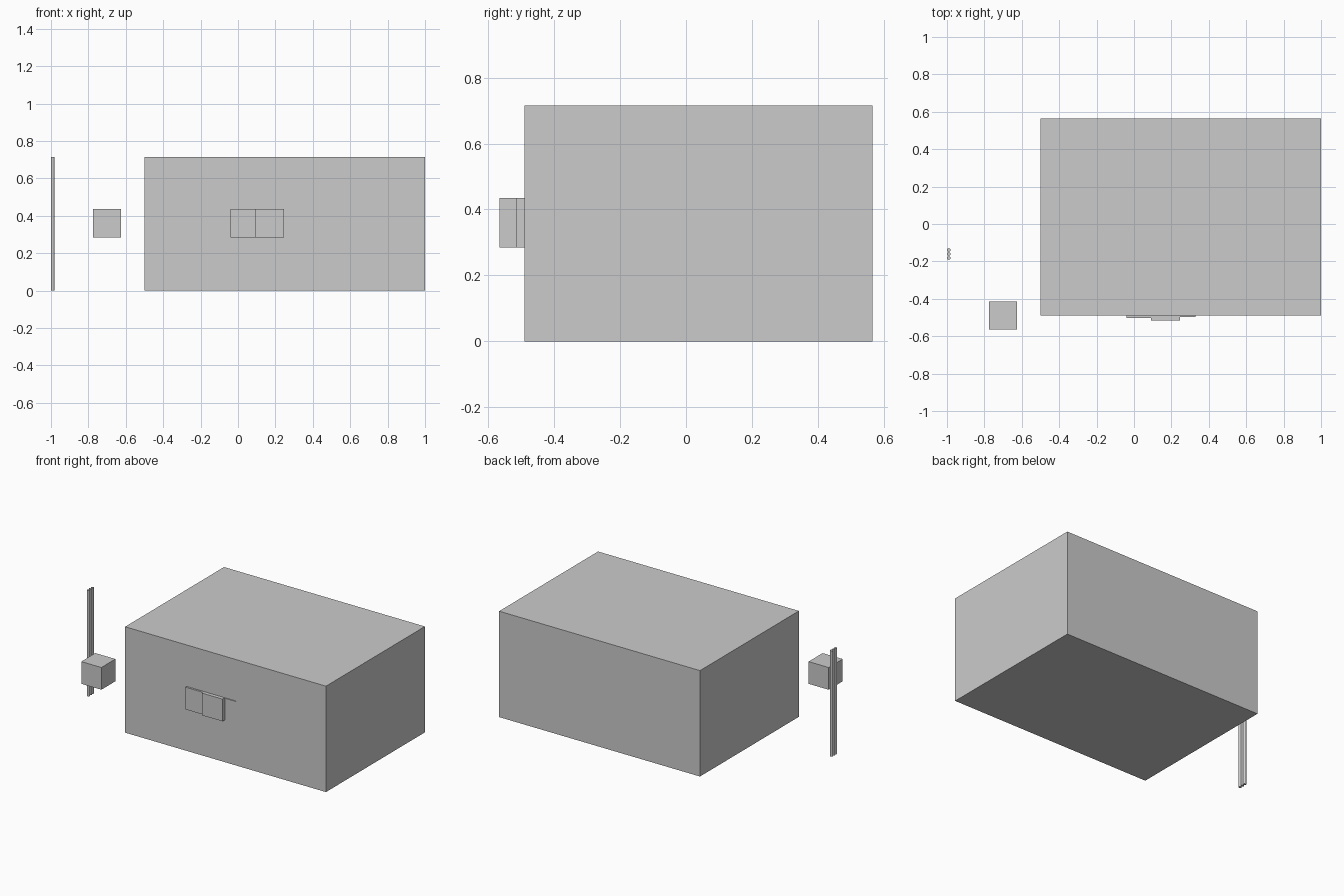
import bpy

if "Cube" in bpy.data.objects:
    bpy.data.objects.remove(bpy.data.objects["Cube"])

# Single plain grey for every part
grey = bpy.data.materials.new("light grey")
grey.use_nodes = True
colour = (0.6, 0.6, 0.6, 1)
grey.diffuse_color = colour
grey.node_tree.nodes["Principled BSDF"].inputs["Base Color"].default_value = colour


def box(name, x, y, z):
    """Box from (min, max) pairs on each axis."""
    spans = (x, y, z)
    bpy.ops.mesh.primitive_cube_add(size=1, location=[(a + b) / 2 for a, b in spans])
    ob = bpy.context.object
    ob.name = name
    ob.scale = [b - a for a, b in spans]
    bpy.ops.object.transform_apply(location=False, rotation=False)
    ob.data.materials.append(grey)
    return ob


HEIGHT = 0.715
FRONT = -0.49
PANEL_Z = (0.285, 0.435)

# Main block and the small loose cube beside it
box("main_block", (-0.5, 1), (FRONT, 0.565), (0, HEIGHT))
box("small_cube", (-0.775, -0.625), (-0.565, -0.415), PANEL_Z)

# Two overlapping sliding panels on the front
box("rear_panel", (-0.04, 0.09), (-0.503, FRONT), PANEL_Z)
box("front_panel", (0.09, 0.245), (-0.515, FRONT), PANEL_Z)

# Paper-thin rail above the panels
box("panel_rail", (-0.04, 0.33), (-0.496, FRONT), (0.434, 0.435))

# Row of slim upright rods
RADIUS = 0.0095
for i in range(3):
    bpy.ops.mesh.primitive_cylinder_add(
        vertices=12, radius=RADIUS, depth=HEIGHT,
        location=(-1 + RADIUS, -0.182 + 0.0215 * i, HEIGHT / 2))
    rod = bpy.context.object
    rod.name = f"upright_rod_{i + 1}"
    rod.data.materials.append(grey)
    bpy.ops.object.shade_smooth_by_angle()
